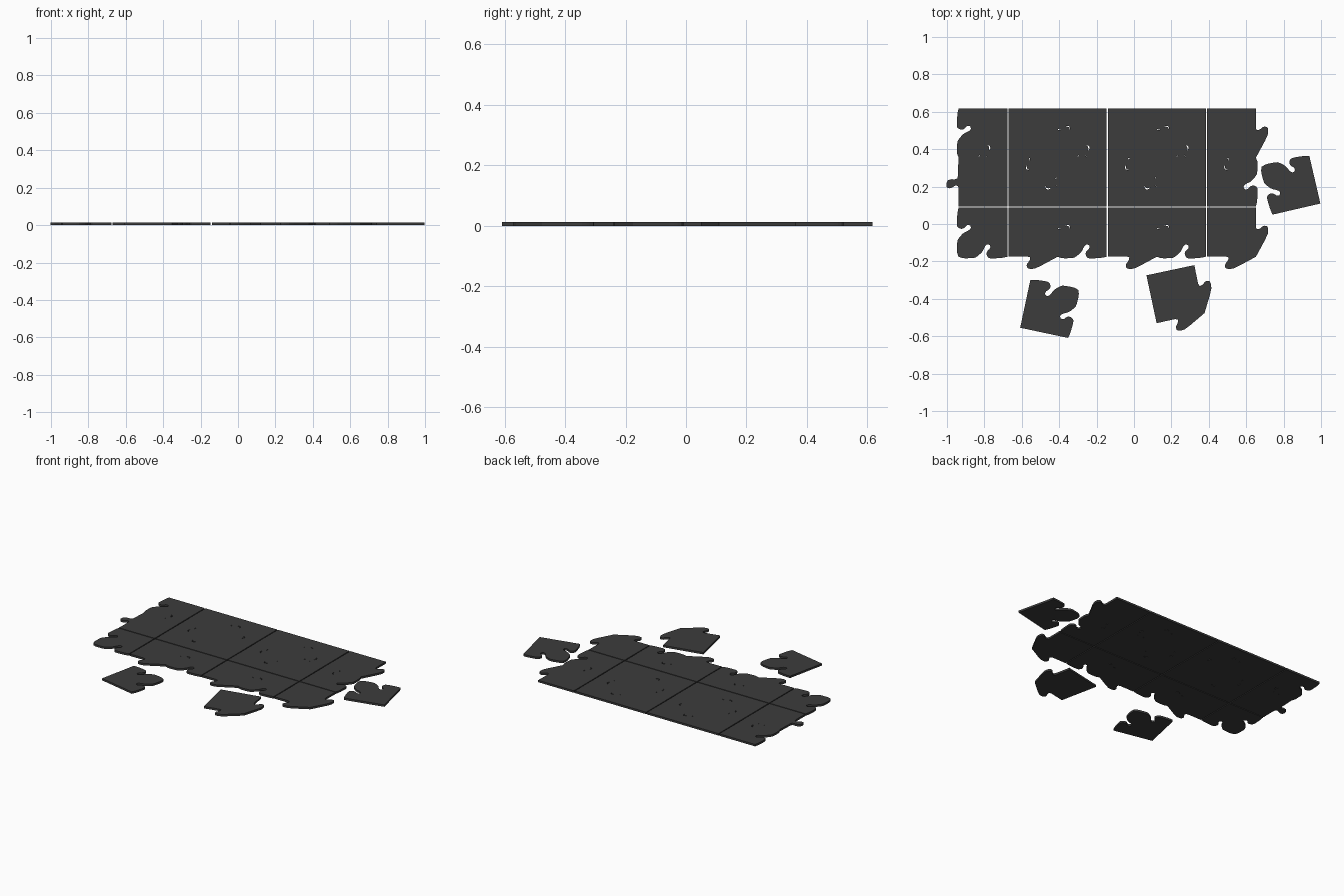
import bpy, bmesh
from math import radians
from mathutils import Matrix

if "Cube" in bpy.data.objects:
    bpy.data.objects.remove(bpy.data.objects["Cube"])

L, H, GAP = 0.265, 0.013, 0.003

# Edge profiles: (distance along edge from the flat side, outward offset)
NOTCH = [(0.03, 0.006), (0.09, 0.010), (0.107, 0.006), (0.117, -0.014), (0.112, -0.030),
         (0.095, -0.045), (0.096, -0.062), (0.112, -0.067), (0.124, -0.055),
         (0.138, -0.025), (0.165, -0.002), (0.18, 0.007), (0.24, 0.009)]
TAB = [(0.05, -0.001), (0.112, 0.0), (0.117, 0.014), (0.108, 0.030), (0.100, 0.046),
       (0.104, 0.062), (0.122, 0.066), (0.142, 0.060), (0.150, 0.040),
       (0.148, 0.018), (0.156, 0.004), (0.20, 0.003)]
WIDE_TAB = [(0.05, -0.001), (0.118, -0.001), (0.117, 0.018), (0.098, 0.042),
            (0.102, 0.062), (0.122, 0.066), (0.150, 0.062)]


def smooth(points):
    # Corner cutting that keeps both end points
    out = [points[0]]
    for (a, b), (c, d) in zip(points, points[1:]):
        out += [(0.78 * a + 0.22 * c, 0.78 * b + 0.22 * d),
                (0.22 * a + 0.78 * c, 0.22 * b + 0.78 * d)]
    return out + [points[-1]]


def piece_mesh(name, profile):
    # Two flat sides meet at the origin, two interlocking sides are opposite
    edge = smooth([(GAP, 0)] + profile + [(L, 0)])
    outline = [(GAP, GAP)]
    outline += [(L + o, t) for t, o in edge]
    outline += [(t, L + o) for t, o in reversed(edge[:-1])]
    bm = bmesh.new()
    face = bm.faces.new([bm.verts.new((x, y, 0)) for x, y in outline])
    ext = bmesh.ops.extrude_face_region(bm, geom=[face])
    top = [g for g in ext["geom"] if isinstance(g, bmesh.types.BMVert)]
    bmesh.ops.translate(bm, verts=top, vec=(0, 0, H))
    bmesh.ops.recalc_face_normals(bm, faces=bm.faces)
    bmesh.ops.triangulate(bm, faces=[f for f in bm.faces if len(f.verts) > 4])
    mesh = bpy.data.meshes.new(name)
    bm.to_mesh(mesh)
    bm.free()
    mesh.materials.append(dark)
    return mesh


def place(name, mesh, x, y, angle):
    ob = bpy.data.objects.new(name, mesh)
    ob.matrix_world = Matrix.Translation((x, y, 0)) @ Matrix.Rotation(radians(angle), 4, 'Z')
    bpy.context.collection.objects.link(ob)


dark = bpy.data.materials.new("dark_grey")
dark.diffuse_color = (0.045, 0.045, 0.045, 1)
dark.use_nodes = True
dark.node_tree.nodes["Principled BSDF"].inputs["Base Color"].default_value = dark.diffuse_color
notched = piece_mesh("notched_piece", NOTCH)
tabbed = piece_mesh("tabbed_piece", TAB)
wide = piece_mesh("wide_tab_piece", WIDE_TAB)

# Assembled puzzle, six columns by three rows
X0, Y0 = -0.938, 0.62
for row in range(3):
    for col in range(6):
        left, top = X0 + col * L, Y0 - row * L
        right, bottom = left + L, top - L
        name = f"piece_row{row + 1}_col{col + 1}"
        if row == 1:
            if col % 2 == 0:
                place(name, tabbed, right, bottom, 90)
            else:
                place(name, notched, left, bottom, 0)
        elif col % 2 == 0:
            place(name, notched, right, top, 180)
        else:
            place(name, wide, left, top, -90)

# Loose pieces
place("loose_notched_left", notched, -0.612, -0.557, -12)
place("loose_notched_right", notched, 1.0, 0.107, 103)
place("loose_wide_tab", wide, 0.063, -0.272, -78)
